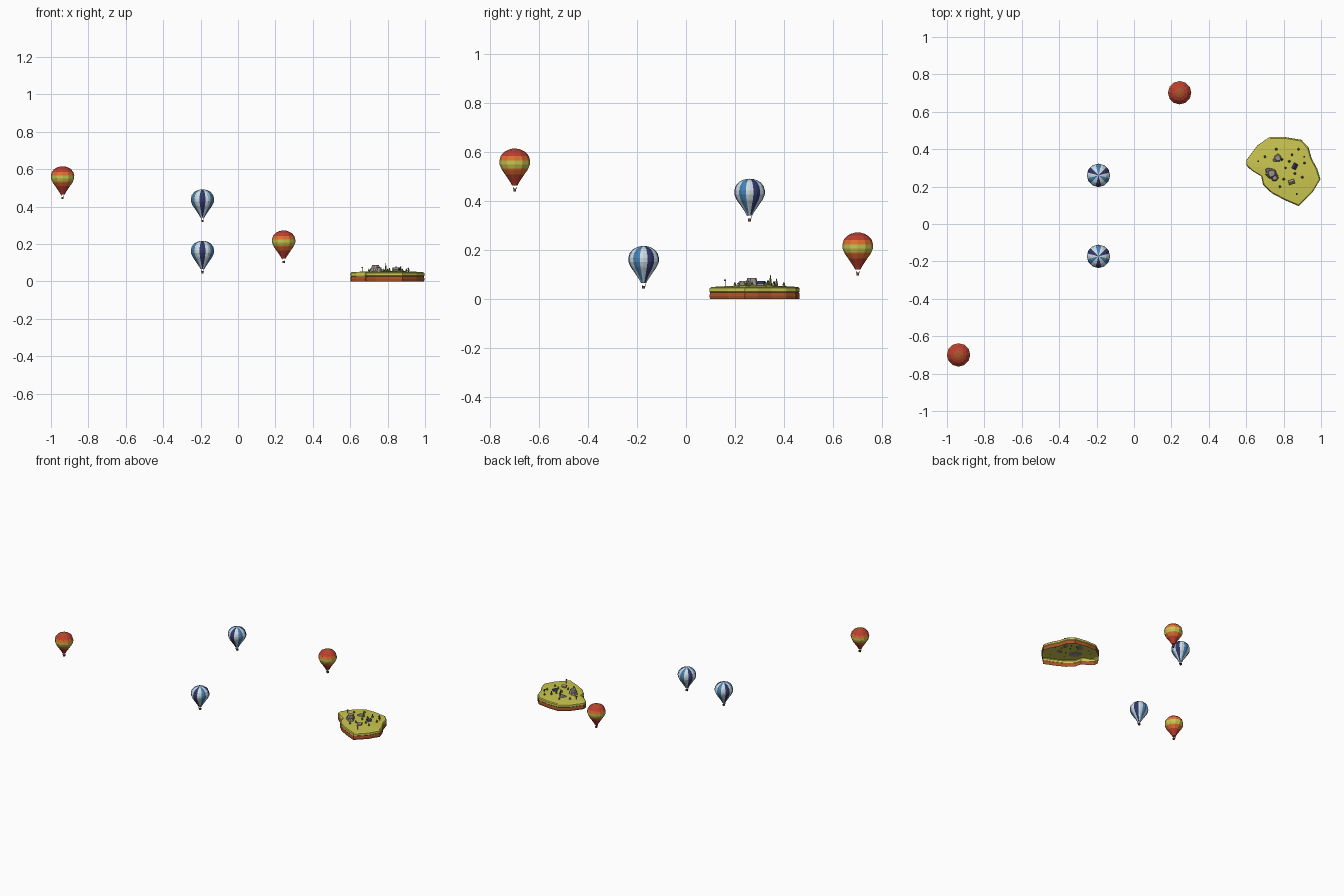
import bpy, bmesh, math, random
from mathutils import Matrix, Vector

if "Cube" in bpy.data.objects:
    bpy.data.objects.remove(bpy.data.objects["Cube"])

random.seed(4)

def material(name, r, g, b):
    m = bpy.data.materials.new(name)
    m.diffuse_color = (r, g, b, 1)
    m.use_nodes = True
    m.node_tree.nodes["Principled BSDF"].inputs["Base Color"].default_value = m.diffuse_color
    return m

YELLOW = material("meadow yellow", 0.60, 0.57, 0.08)
CLIFF = material("cliff brown red", 0.40, 0.09, 0.025)
RED = material("warm red", 0.50, 0.05, 0.03)
ORANGE = material("orange", 0.75, 0.16, 0.03)
BLUE = material("mid blue", 0.06, 0.22, 0.45)
NAVY = material("navy", 0.03, 0.04, 0.16)
WHITE = material("pale white", 0.62, 0.72, 0.76)
BROWN = material("basket brown", 0.12, 0.06, 0.03)
GREEN = material("leaf green", 0.12, 0.22, 0.04)
GREY = material("stone grey", 0.32, 0.28, 0.25)

def finish(name, bm, mats):
    bmesh.ops.recalc_face_normals(bm, faces=bm.faces)
    me = bpy.data.meshes.new(name)
    bm.to_mesh(me)
    bm.free()
    for m in mats:
        me.materials.append(m)
    ob = bpy.data.objects.new(name, me)
    bpy.context.collection.objects.link(ob)
    return ob

def bridge(bm, a, b):
    n = len(a)
    return [bm.faces.new((a[i], a[(i + 1) % n], b[(i + 1) % n], b[i])) for i in range(n)]

def add_box(bm, x, y, z, sx, sy, sz, turn=0):
    mat = Matrix.Translation((x, y, z + sz / 2)) @ Matrix.Rotation(turn, 4, 'Z') @ Matrix.Diagonal((sx, sy, sz, 1))
    return bmesh.ops.create_cube(bm, size=1, matrix=mat)["verts"]

def add_cone(bm, x, y, z, r1, r2, h, sides=6):
    return bmesh.ops.create_cone(bm, cap_ends=True, segments=sides, radius1=r1, radius2=r2, depth=h,
                                 matrix=Matrix.Translation((x, y, z + h / 2)))["verts"]

def paint(verts, index):
    for f in {f for v in verts for f in v.link_faces}:
        f.material_index = index

# ---- balloons: lathe profile (radius, height above basket floor) ----
PROFILE = [(0.011, 0.024), (0.017, 0.036), (0.027, 0.051), (0.039, 0.069), (0.051, 0.086), (0.055, 0.094),
           (0.0615, 0.110), (0.062, 0.126), (0.0565, 0.145), (0.043, 0.161), (0.026, 0.170), (0.012, 0.174)]

def banded(height, gore):
    for top, index in ((0.069, 0), (0.094, 1), (0.126, 2), (0.145, 1), (0.1715, 0)):
        if height < top:
            return index
    return 3

def striped(height, gore):
    # gore 0 faces +x, every second gore is coloured, blue and navy in turn
    return 2 if gore % 2 == 0 else (1 if gore % 4 == 1 else 0)

def balloon(name, x, y, z, mats, rule):
    bm = bmesh.new()
    n = 24
    rings = []
    for r, h in PROFILE:
        rings.append([bm.verts.new((x + r * k * math.cos(a), y + r * k * math.sin(a), z + h))
                      for i in range(n) for a in [i * math.tau / n] for k in [1.01 if i % 2 == 0 else 0.975]])
    for a, b in zip(rings, rings[1:]):
        bridge(bm, a, b)
    tip = bm.verts.new((x, y, z + 0.1745))
    for i in range(n):
        bm.faces.new((rings[-1][i], rings[-1][(i + 1) % n], tip))
    for f in bm.faces:
        c = f.calc_center_median()
        gore = round(math.atan2(c.y - y, c.x - x) / math.radians(30)) % 12
        f.material_index = rule(c.z - z, gore)
    finish(name + "_envelope", bm, mats)

    # basket with ropes up to the mouth
    bm = bmesh.new()
    add_box(bm, x, y, z, 0.012, 0.012, 0.011)
    add_box(bm, x, y, z + 0.010, 0.014, 0.014, 0.002)
    for sx in (-1, 1):
        for sy in (-1, 1):
            for v in add_box(bm, x + sx * 0.006, y + sy * 0.006, z + 0.011, 0.001, 0.001, 0.015):
                if v.co.z > z + 0.02:
                    v.co += Vector((sx, sy, 0)) * 0.0015
    finish(name + "_basket", bm, [BROWN])

FIRE = [RED, ORANGE, YELLOW, CLIFF]
SKY = [BLUE, NAVY, WHITE]
balloon("high_red_balloon", -0.938, -0.70, 0.440, FIRE, banded)
balloon("low_red_balloon", 0.244, 0.702, 0.097, FIRE, banded)
balloon("high_blue_balloon", -0.19, 0.26, 0.317, SKY, striped)
balloon("low_blue_balloon", -0.19, -0.173, 0.042, SKY, striped)

# ---- island: hollow shell, layered cliff under a meadow ----
OUTLINE = [(0.60, 0.34), (0.66, 0.42), (0.725, 0.465), (0.805, 0.465), (0.895, 0.45), (0.933, 0.41),
           (0.95, 0.35), (0.98, 0.295), (0.997, 0.24), (0.955, 0.17), (0.88, 0.096), (0.805, 0.128),
           (0.736, 0.165), (0.69, 0.21), (0.68, 0.255), (0.63, 0.285), (0.603, 0.31)]
CX, CY = 0.81, 0.29
bm = bmesh.new()
LAYERS = [(0.99, 0.0), (1.0, 0.012), (0.985, 0.027), (1.0, 0.030), (0.995, 0.044), (0.96, 0.049),
          (0.70, 0.052), (0.35, 0.055)]
rings = [[bm.verts.new((CX + (px - CX) * s, CY + (py - CY) * s, h)) for px, py in OUTLINE] for s, h in LAYERS]
for a, b in zip(rings, rings[1:]):
    bridge(bm, a, b)
mid = bm.verts.new((CX, CY, 0.056))
for i in range(len(OUTLINE)):
    bm.faces.new((rings[-1][i], rings[-1][(i + 1) % len(OUTLINE)], mid))
for f in bm.faces:
    f.material_index = 1 if f.calc_center_median().z < 0.0275 else 0
finish("island", bm, [YELLOW, CLIFF])

# rock mounds
bm = bmesh.new()
for x, y, r, h in ((0.735, 0.27, 0.032, 0.036), (0.752, 0.248, 0.020, 0.024), (0.718, 0.285, 0.018, 0.022),
                   (0.77, 0.353, 0.024, 0.014), (0.755, 0.345, 0.014, 0.010)):
    for v in add_cone(bm, x, y, 0.05, r, r * 0.6, h, 7):
        v.co.x += random.uniform(-0.003, 0.003)
        v.co.y += random.uniform(-0.003, 0.003)
finish("rock_mounds", bm, [GREY])

# small houses: box walls, ridged roof
def house(name, x, y, turn, roof):
    bm = bmesh.new()
    add_box(bm, x, y, 0.05, 0.028, 0.020, 0.014, turn)
    top = add_box(bm, x, y, 0.064, 0.032, 0.024, 0.010, turn)
    axis = Vector((math.cos(turn), math.sin(turn), 0))
    for v in top:
        if v.co.z > 0.07:
            d = v.co - Vector((x, y, v.co.z))
            v.co = Vector((x, y, v.co.z)) + axis * d.dot(axis) * 0.95
    paint(top, 1)
    finish(name, bm, [GREY, roof])

house("grey_house", 0.842, 0.225, 0.3, GREY)
house("blue_roof_hut", 0.860, 0.308, 1.1, NAVY)

# trees: trunk and cone crown
bm = bmesh.new()
TREES = [(0.79, 0.345, 0.048), (0.845, 0.37, 0.032), (0.912, 0.326, 0.022), (0.81, 0.30, 0.022),
         (0.80, 0.24, 0.018), (0.86, 0.27, 0.02), (0.70, 0.36, 0.018), (0.83, 0.335, 0.024),
         (0.78, 0.20, 0.018), (0.88, 0.40, 0.018), (0.90, 0.25, 0.018), (0.76, 0.40, 0.018)]
for x, y, h in TREES:
    paint(add_cone(bm, x, y, 0.048, 0.002, 0.002, 0.010, 5), 1)
    paint(add_cone(bm, x, y, 0.055, 0.007, 0.001, h - 0.004, 6), 0)
finish("trees", bm, [GREEN, BROWN])

# thin posts with a small board on top
bm = bmesh.new()
for x, y, h in ((0.665, 0.335, 0.024), (0.87, 0.16, 0.028), (0.91, 0.36, 0.020)):
    add_cone(bm, x, y, 0.048, 0.0015, 0.0015, h, 5)
    add_box(bm, x, y, 0.046 + h, 0.009, 0.009, 0.006)
finish("posts", bm, [BROWN])
